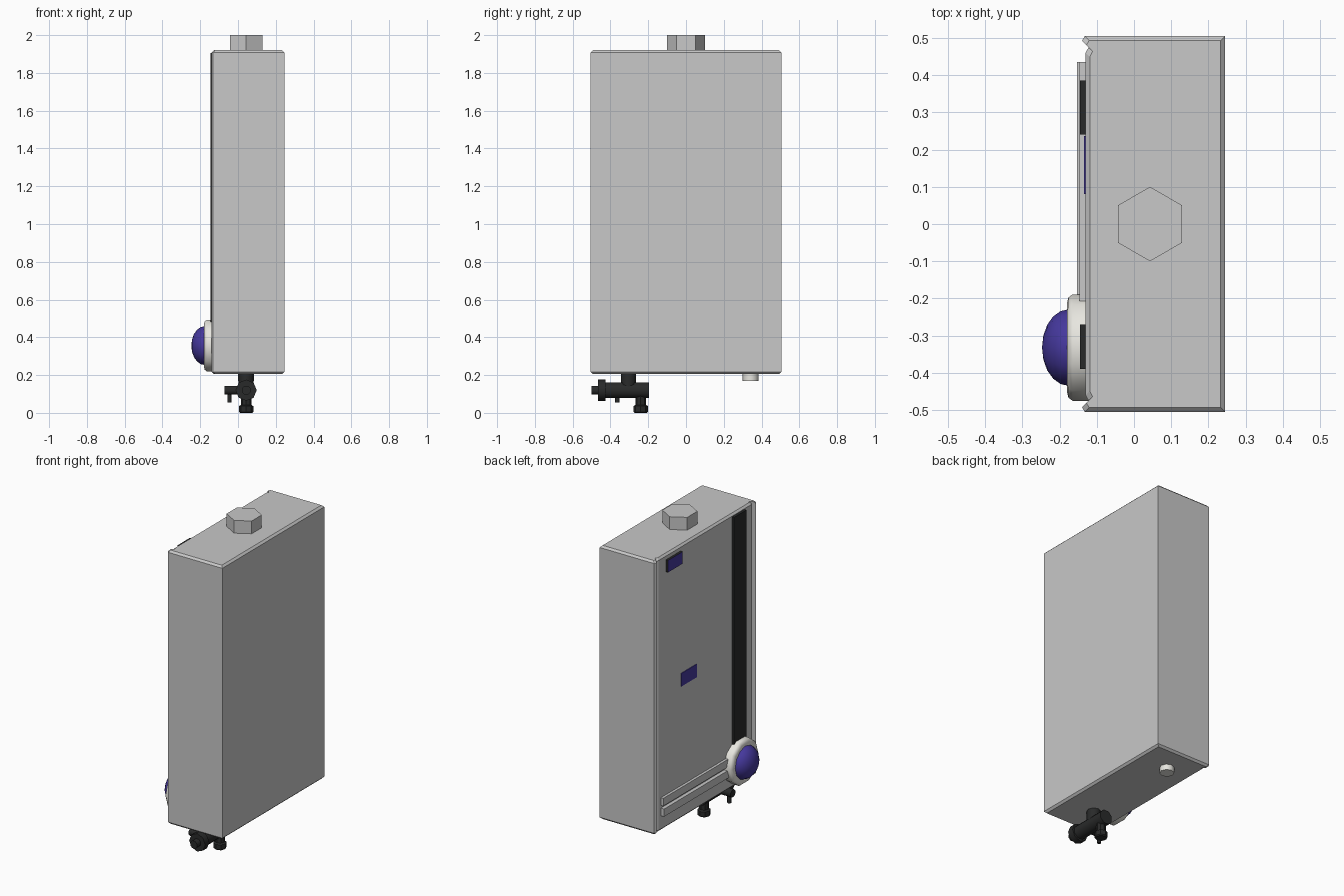
import bpy, bmesh, math
from mathutils import Vector

cube = bpy.data.objects.get("Cube")
if cube:
    bpy.data.objects.remove(cube, do_unlink=True)


def material(name, rgb):
    m = bpy.data.materials.new(name)
    m.use_nodes = True
    m.diffuse_color = (*rgb, 1)
    b = m.node_tree.nodes["Principled BSDF"]
    b.inputs["Base Color"].default_value = (*rgb, 1)
    b.inputs["Roughness"].default_value = 0.6
    return m


GREY = material("casing grey", (0.58, 0.58, 0.58))
WHITE = material("warm white", (0.8, 0.79, 0.74))
BLACK = material("soft black", (0.022, 0.023, 0.023))
PURPLE = material("deep violet", (0.06, 0.04, 0.34))


def finish(name, bm, mats, smooth=None):
    bmesh.ops.recalc_face_normals(bm, faces=bm.faces)
    me = bpy.data.meshes.new(name)
    bm.to_mesh(me)
    bm.free()
    for m in mats:
        me.materials.append(m)
    ob = bpy.data.objects.new(name, me)
    bpy.context.collection.objects.link(ob)
    if smooth:
        bpy.ops.object.select_all(action='DESELECT')
        ob.select_set(True)
        bpy.context.view_layer.objects.active = ob
        bpy.ops.object.shade_smooth_by_angle(angle=math.radians(smooth))
    return ob


def skin(bm, rings):
    """Bridge equal rings of points and cap both ends."""
    loops = [[bm.verts.new(p) for p in r] for r in rings]
    n = len(loops[0])
    for a, b in zip(loops, loops[1:]):
        for i in range(n):
            j = (i + 1) % n
            bm.faces.new((a[i], a[j], b[j], b[i]))
    bm.faces.new(loops[0])
    bm.faces.new(loops[-1])


def lathe(name, origin, axis, profile, sides, mat, turn=0, smooth=None):
    """Turn (distance, radius) pairs about an axis through origin."""
    ax = Vector(axis)
    u = Vector((0, 0, 1)) if abs(ax.z) < 0.5 else Vector((0, 1, 0))
    v = ax.cross(u)
    rings = []
    for d, r in profile:
        c = Vector(origin) + ax * d
        angles = [turn + math.tau * i / sides for i in range(sides)]
        rings.append([c + r * (u * math.cos(t) + v * math.sin(t)) for t in angles])
    bm = bmesh.new()
    skin(bm, rings)
    return finish(name, bm, [mat], smooth)


def box(name, x, y, z, *mats):
    """Box from ranges; a second material goes on the face toward -x."""
    bm = bmesh.new()
    skin(bm, [[(a, y[0], z[0]), (a, y[1], z[0]), (a, y[1], z[1]), (a, y[0], z[1])] for a in x])
    bm.normal_update()
    if len(mats) > 1:
        for f in bm.faces:
            f.material_index = int(all(abs(w.co.x - min(x)) < 1e-5 for w in f.verts))
    return finish(name, bm, mats)


# Casing: extruded plan with side lips, chamfered top and bottom
half = [(0.245, 0.505), (-0.132, 0.505), (-0.14, 0.492), (-0.122, 0.475), (-0.13, 0.46)]
plan = half + [(x, -y) for x, y in reversed(half)]
cx, cham = 0.05, 0.012
levels = [(0.205, cham), (0.217, 0), (1.908, 0), (1.92, cham)]
bm = bmesh.new()
skin(bm, [[(cx + (x - cx) * (1 - c / 0.19), y * (1 - c / 0.505), z) for x, y in plan]
          for z, c in levels])
finish("casing", bm, [GREY])

# Flue on top and drain stub below
lathe("flue_collar", (0.043, 0, 1.9), (0, 0, 1), [(0, 0.1), (0.1, 0.1)], 6, GREY)
lathe("drain_stub", (0.043, 0.342, 0.17), (0, 0, 1), [(0, 0.042), (0.05, 0.042)], 8, WHITE, smooth=50)

# Panel details
box("dark_stripe", (-0.145, -0.12), (-0.39, -0.27), (0.3, 1.905), BLACK)
box("upper_display", (-0.145, -0.12), (0.24, 0.385), (1.81, 1.885), BLACK, PURPLE)
box("middle_badge", (-0.134, -0.126), (0.08, 0.237), (1.035, 1.117), PURPLE)
for name, depth, z in (("upper_rail", -0.147, 0.365), ("lower_rail", -0.153, 0.3)):
    box(name, (depth, -0.12), (-0.25, 0.435), (z, z + 0.048), GREY)

# Round lamp: bezel and dome
lamp = (-0.12, -0.332, 0.356)
lathe("lamp_bezel", lamp, (-1, 0, 0), [(0, 0.143), (0.045, 0.143), (0.056, 0.135), (0.06, 0.12)],
      10, WHITE, math.pi / 2, 50)
dome = [(0.055 + 0.072 * math.sin(t), 0.102 * math.cos(t) + 0.001)
        for t in (math.pi / 2 * i / 5 for i in range(6))]
lathe("lamp_dome", lamp, (-1, 0, 0), dome, 12, PURPLE, math.pi / 2, 50)

# Valve under the casing
vx, vz = 0.043, 0.12
lathe("valve_inlet", (vx, -0.305, vz), (0, 0, 1), [(0, 0.04), (0.09, 0.04)], 8, BLACK, smooth=50)
lathe("valve_body", (vx, -0.195, vz), (0, -1, 0), [(0, 0.045), (0.235, 0.045)], 8, BLACK, math.pi / 8, 50)
lathe("valve_flange", (vx, -0.425, vz), (0, -1, 0), [(0, 0.056), (0.04, 0.056)], 8, BLACK, smooth=50)
lathe("valve_tip", (vx, -0.46, vz), (0, -1, 0), [(0, 0.025), (0.04, 0.025)], 8, BLACK, math.pi / 8, 50)
lathe("valve_outlet", (vx, -0.24, 0), (0, 0, 1),
      [(0, 0.032), (0.006, 0.038), (0.036, 0.038), (0.042, 0.028), (0.1, 0.028)], 8, BLACK, smooth=40)
lathe("valve_arm", (vx, -0.363, vz), (-1, 0, 0), [(0, 0.025), (0.115, 0.025)], 8, BLACK, math.pi / 8, 50)
lathe("valve_arm_spout", (-0.046, -0.363, 0.055), (0, 0, 1), [(0, 0.012), (0.06, 0.012)], 6, BLACK, smooth=65)
